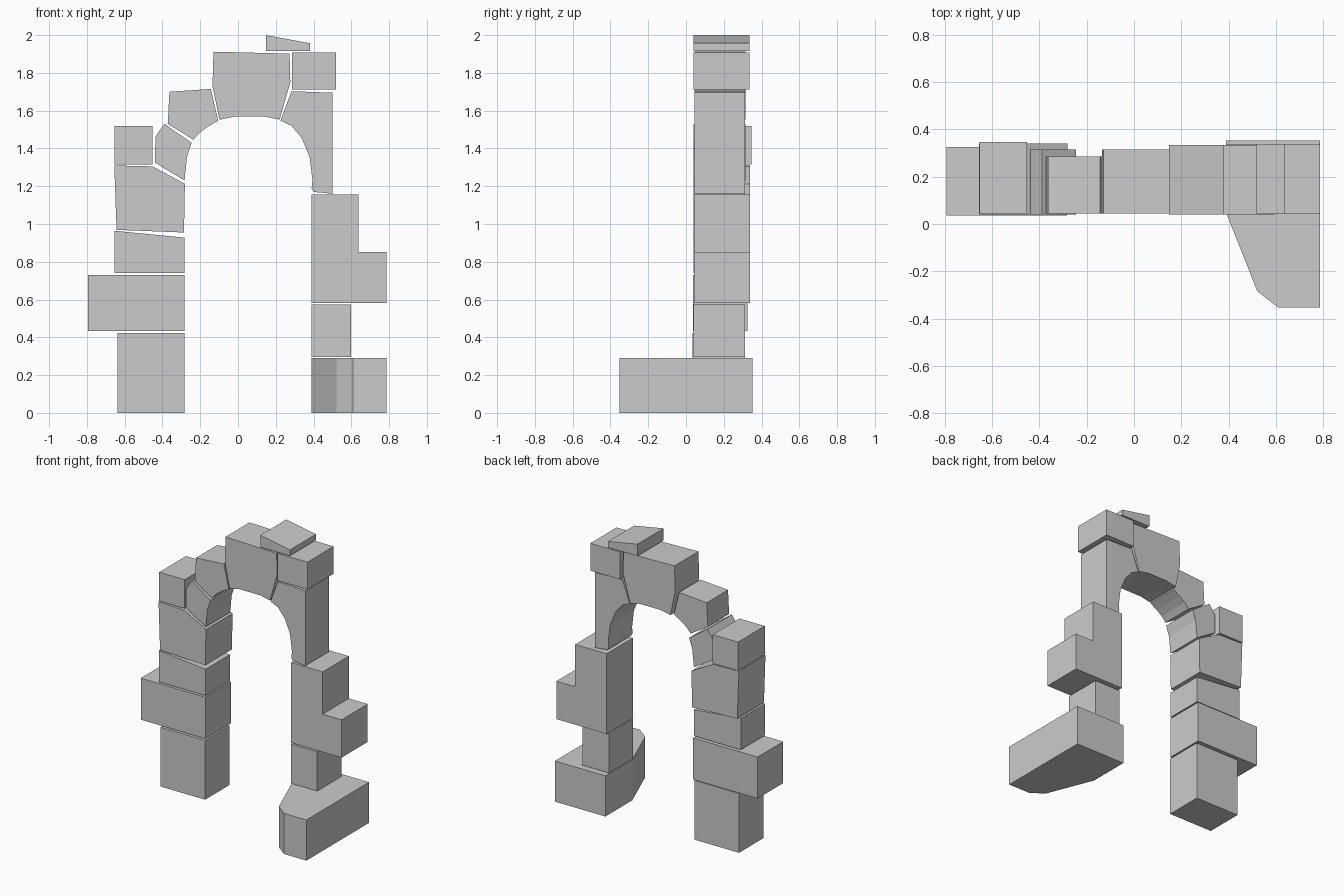
import bpy, bmesh

stone = bpy.data.materials.new("grey_stone")
stone.diffuse_color = (0.6, 0.6, 0.6, 1)


def prism(name, outline, low, high, axis="y"):
    """Extrude an outline: (x, z) along y, or (x, y) along z."""
    bm = bmesh.new()
    place = (lambda a, b, d: (a, d, b)) if axis == "y" else (lambda a, b, d: (a, b, d))
    near = [bm.verts.new(place(a, b, low)) for a, b in outline]
    far = [bm.verts.new(place(a, b, high)) for a, b in outline]
    bm.faces.new(near)
    bm.faces.new(far[::-1])
    n = len(outline)
    for i in range(n):
        j = (i + 1) % n
        bm.faces.new((near[i], far[i], far[j], near[j]))
    bmesh.ops.recalc_face_normals(bm, faces=bm.faces)
    mesh = bpy.data.meshes.new(name)
    bm.to_mesh(mesh)
    bm.free()
    mesh.materials.append(stone)
    obj = bpy.data.objects.new(name, mesh)
    bpy.context.collection.objects.link(obj)
    return obj


def block(name, x0, x1, z0, z1, y0, y1):
    return prism(name, [(x0, z0), (x1, z0), (x1, z1), (x0, z1)], y0, y1)


# Left pier, bottom to top
block("left_foot", -0.637, -0.284, 0, 0.423, 0.035, 0.312)
block("left_wide_block", -0.793, -0.284, 0.434, 0.73, 0.037, 0.325)
prism("left_sloped_block", [(-0.653, 0.74), (-0.284, 0.74), (-0.284, 0.928),
                            (-0.653, 0.964)], 0.04, 0.315)
prism("left_springer", [(-0.643, 0.969), (-0.286, 0.955), (-0.281, 1.213),
                        (-0.452, 1.305), (-0.655, 1.31)], 0.04, 0.34)
block("left_cap", -0.653, -0.453, 1.315, 1.52, 0.045, 0.346)

# Arch stones, left to right
prism("lower_arch_stone", [(-0.44, 1.325), (-0.437, 1.462), (-0.39, 1.53), (-0.245, 1.43),
                           (-0.27, 1.356), (-0.283, 1.23)], 0.04, 0.315)
prism("upper_arch_stone", [(-0.372, 1.53), (-0.363, 1.70), (-0.144, 1.715), (-0.105, 1.547),
                           (-0.16, 1.515), (-0.203, 1.483), (-0.236, 1.446)], 0.045, 0.285)
prism("keystone", [(-0.13, 1.912), (0.273, 1.902), (0.277, 1.75), (0.22, 1.552),
                   (0.145, 1.568), (-0.02, 1.568), (-0.098, 1.552), (-0.135, 1.73)],
      0.045, 0.315)
prism("right_arch_stone", [(0.283, 1.703), (0.50, 1.695), (0.50, 1.16), (0.40, 1.17),
                           (0.39, 1.19), (0.394, 1.234), (0.379, 1.356), (0.336, 1.457),
                           (0.283, 1.52), (0.225, 1.547)], 0.045, 0.313)

# Loose stones on top
block("right_cap", 0.285, 0.52, 1.712, 1.907, 0.04, 0.335)
prism("top_wedge", [(0.148, 1.915), (0.381, 1.915), (0.381, 1.957), (0.148, 2.0)], 0.04, 0.335)

# Right pier, top to bottom
prism("right_stepped_block", [(0.389, 0.583), (0.787, 0.583), (0.787, 0.853), (0.638, 0.853),
                              (0.638, 1.155), (0.389, 1.155)], 0.043, 0.338)
block("right_small_block", 0.389, 0.597, 0.295, 0.575, 0.04, 0.313)
prism("right_base", [(0.389, 0.353), (0.787, 0.353), (0.787, -0.353), (0.61, -0.353),
                     (0.522, -0.285), (0.389, 0.05)], 0, 0.29, axis="z")
